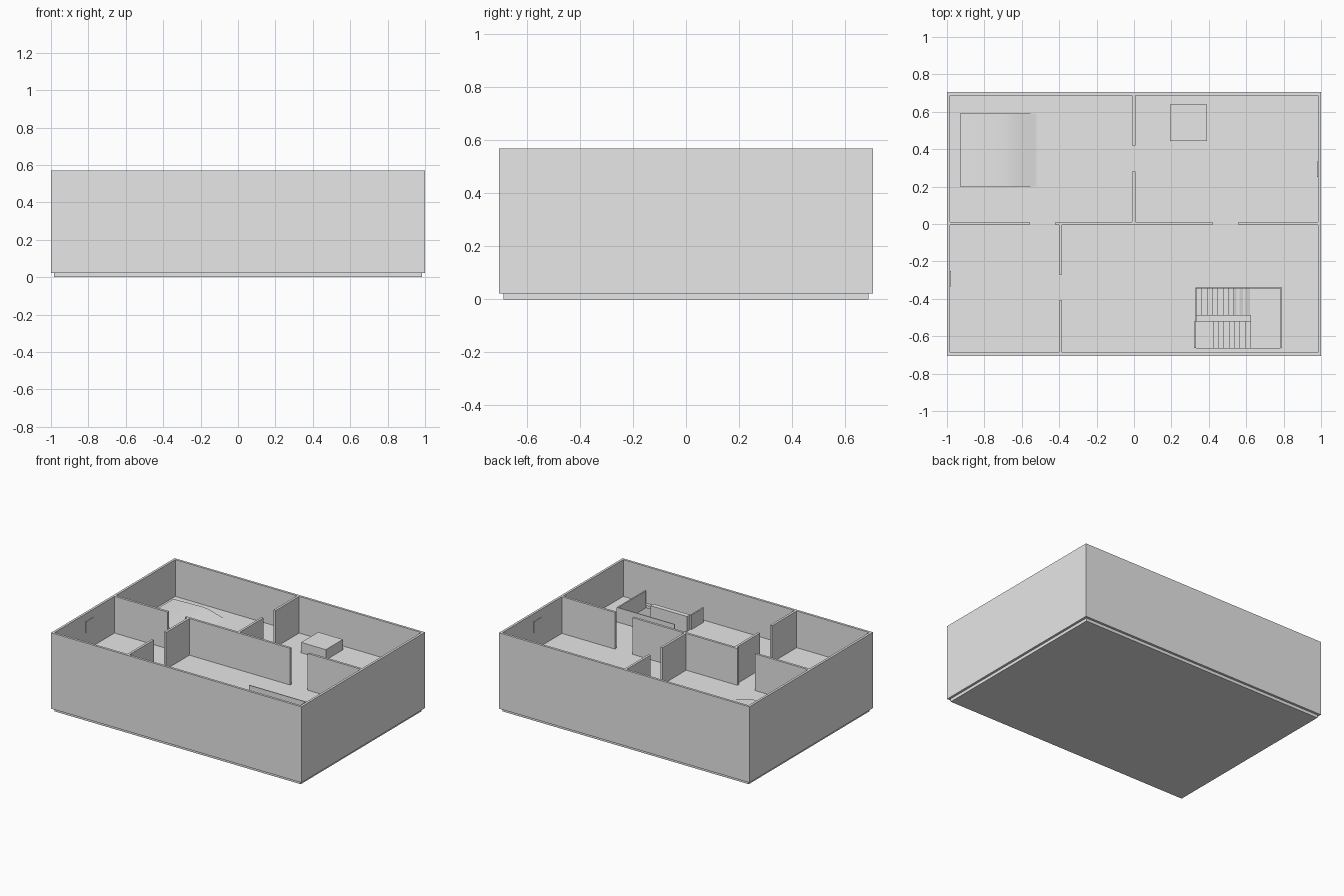
import bpy
import bmesh

cube = bpy.data.objects.get("Cube")
if cube:
    bpy.data.objects.remove(cube, do_unlink=True)

GREY = bpy.data.materials.new("plain_grey")
GREY.use_nodes = True
GREY.diffuse_color = (0.8, 0.8, 0.8, 1)
GREY.node_tree.nodes["Principled BSDF"].inputs["Base Color"].default_value = (0.8, 0.8, 0.8, 1)

TOP, FLOOR, BASE = 0.57, 0.305, 0.022
IN_X, IN_Y = 0.983, 0.688
RAIL = 0.41


def finish(name, bm):
    bmesh.ops.recalc_face_normals(bm, faces=bm.faces)
    mesh = bpy.data.meshes.new(name)
    bm.to_mesh(mesh)
    bm.free()
    mesh.materials.append(GREY)
    obj = bpy.data.objects.new(name, mesh)
    bpy.context.collection.objects.link(obj)
    return obj


def box(name, x0, x1, y0, y1, z0, z1):
    bm = bmesh.new()
    bmesh.ops.create_cube(bm, size=1)
    for v in bm.verts:
        v.co.x = x1 if v.co.x > 0 else x0
        v.co.y = y1 if v.co.y > 0 else y0
        v.co.z = z1 if v.co.z > 0 else z0
    return finish(name, bm)


def extrude_profile(name, points, y0, y1):
    """Extrude an (x, z) outline along y."""
    bm = bmesh.new()
    face = bm.faces.new([bm.verts.new((x, y0, z)) for x, z in points])
    geom = bmesh.ops.extrude_face_region(bm, geom=[face])["geom"]
    moved = [g for g in geom if isinstance(g, bmesh.types.BMVert)]
    bmesh.ops.translate(bm, verts=moved, vec=(0, y1 - y0, 0))
    return finish(name, bm)


def cut(obj, cutter):
    mod = obj.modifiers.new("opening", "BOOLEAN")
    mod.operation, mod.solver, mod.object = "DIFFERENCE", "EXACT", cutter
    bpy.context.view_layer.objects.active = obj
    bpy.ops.object.modifier_apply(modifier=mod.name)
    bpy.data.objects.remove(cutter, do_unlink=True)


# Base slab and outer wall shell
box("base_slab", -IN_X, IN_X, -IN_Y, IN_Y, 0, BASE)
walls = box("outer_walls", -1, 1, -0.705, 0.705, BASE, TOP)
cut(walls, box("wall_cutter", -IN_X, IN_X, -IN_Y, IN_Y, -0.1, 1))

# Upper floor with the stairwell opening
floor = box("upper_floor", -IN_X, IN_X, -IN_Y, IN_Y, FLOOR - 0.02, FLOOR)
cut(floor, box("stairwell_cutter", 0.33, 0.785, -0.662, -0.345, 0.1, 0.5))

# Partitions with doorway gaps
for i, (x0, x1) in enumerate([(-IN_X, -0.56), (-0.42, 0.42), (0.56, IN_X)]):
    box(f"cross_partition_{i}", x0, x1, -0.005, 0.012, FLOOR, TOP)
for i, (x0, y0, y1) in enumerate([(-0.01, 0.012, 0.28), (-0.01, 0.42, IN_Y),
                                  (-0.402, -0.27, -0.005), (-0.402, -IN_Y, -0.41)]):
    box(f"room_partition_{i}", x0, x0 + 0.017, y0, y1, FLOOR, TOP)

# Stairwell guard walls
box("guard_side", 0.782, 0.792, -0.662, -0.34, FLOOR - 0.02, RAIL)
box("guard_back", 0.33, 0.782, -0.346, -0.34, FLOOR - 0.02, RAIL)
box("guard_end", 0.322, 0.332, -0.662, -0.52, FLOOR - 0.02, RAIL)
box("stair_spine", 0.332, 0.625, -0.522, -0.487, BASE, RAIL)


# Two flights of stairs joined by a half landing
STEPS, RUN = 10, 0.0287
MID = (FLOOR + BASE) / 2
RISE = (FLOOR - MID) / STEPS


def flight(name, x, z, direction, y0, y1):
    points = [(x, z)]
    for _ in range(STEPS):
        z -= RISE
        points.append((x, z))
        x += direction * RUN
        points.append((x, z))
    points.append((x, z - 0.001))
    points.append((points[0][0], points[0][1] - 0.03))
    extrude_profile(name, points, y0, y1)


flight("upper_flight", 0.335, FLOOR, 1, -0.487, -0.346)
flight("lower_flight", 0.622, MID, -1, -0.662, -0.522)
box("half_landing", 0.622, 0.782, -0.662, -0.346, MID - 0.02, MID)

# Low block and soft sloping mat
box("low_block", 0.193, 0.39, 0.445, 0.64, FLOOR, 0.38)
mat_top = [(-0.93, 0.338), (-0.8, 0.342), (-0.69, 0.344), (-0.65, 0.339), (-0.6, 0.326),
           (-0.56, 0.315), (-0.52, FLOOR)]
mat = extrude_profile("sloping_mat", [(-0.93, FLOOR)] + mat_top, 0.2, 0.59)
bpy.context.view_layer.objects.active = mat
mat.select_set(True)
bpy.ops.object.shade_smooth_by_angle(angle=0.6)

# Thin panels on the two end walls
box("right_wall_panel", -IN_X, -IN_X + 0.004, -0.335, -0.25, 0.43, 0.513)
box("left_wall_panel", IN_X - 0.004, IN_X, 0.25, 0.335, 0.43, 0.513)
